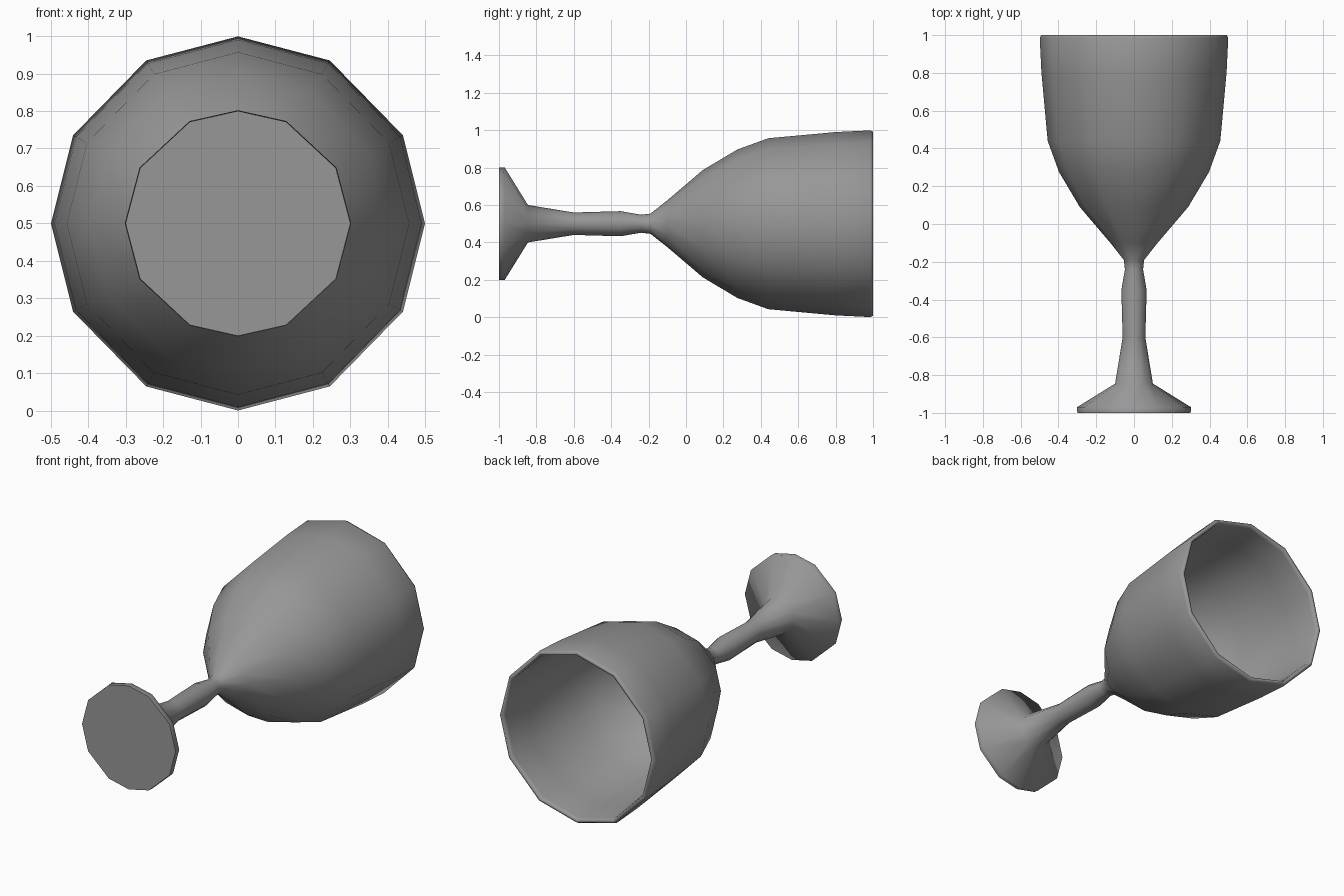
import bpy, bmesh, math

if "Cube" in bpy.data.objects:
    bpy.data.objects.remove(bpy.data.objects["Cube"])

AXIS_Z = 0.5

# Profile as (y, radius): foot, stem, bowl outside, rim, bowl inside
foot = [(-0.995, 0.302), (-0.97, 0.302), (-0.845, 0.10)]
stem = [(-0.60, 0.06), (-0.35, 0.067), (-0.24, 0.048), (-0.19, 0.054)]
outside = [(-0.10, 0.125), (0.09, 0.287), (0.275, 0.397), (0.44, 0.457), (0.80, 0.49), (0.985, 0.499)]
rim = [(1.0, 0.492), (1.0, 0.478), (0.98, 0.472)]
inside = [(0.80, 0.468), (0.44, 0.435), (0.285, 0.375), (0.105, 0.262), (-0.08, 0.105), (-0.13, 0.04)]


def ring_angles(quarter):
    """Mirror the angles of one quarter (from vertical) to all twelve sides."""
    a, b = quarter
    return [0, a, b, 90, 180 - b, 180 - a, 180, 180 + a, 180 + b, 270, 360 - b, 360 - a]


foot_angles = ring_angles((25.3, 60.5))
bowl_angles = ring_angles((29.4, 61.9))


def lathe(name, profile):
    """Turn a profile around the lengthwise axis and cap both ends."""
    bm = bmesh.new()
    rings = []
    for y, r in profile:
        angles = foot_angles if y < -0.9 else bowl_angles
        rings.append([bm.verts.new((r * math.sin(math.radians(a)), y,
                                    AXIS_Z + r * math.cos(math.radians(a)))) for a in angles])
    for lo, hi in zip(rings, rings[1:]):
        for i in range(12):
            j = (i + 1) % 12
            bm.faces.new((lo[i], lo[j], hi[j], hi[i]))
    bm.faces.new(rings[0])
    bm.faces.new(rings[-1])
    bmesh.ops.recalc_face_normals(bm, faces=bm.faces)
    mesh = bpy.data.meshes.new(name)
    bm.to_mesh(mesh)
    bm.free()
    obj = bpy.data.objects.new(name, mesh)
    bpy.context.collection.objects.link(obj)
    return obj


# Goblet lying on its side: one continuous turned surface
profile = [(-1.0, 0.30)] + foot[1:] + stem + outside + rim + inside
goblet = lathe("goblet", profile)
bpy.context.view_layer.objects.active = goblet
goblet.select_set(True)
bpy.ops.object.shade_smooth_by_angle(angle=math.radians(75))

# Dark grey
mat = bpy.data.materials.new("dark_grey")
mat.diffuse_color = (0.31, 0.31, 0.31, 1)
mat.use_nodes = True
mat.node_tree.nodes["Principled BSDF"].inputs["Base Color"].default_value = mat.diffuse_color
goblet.data.materials.append(mat)
